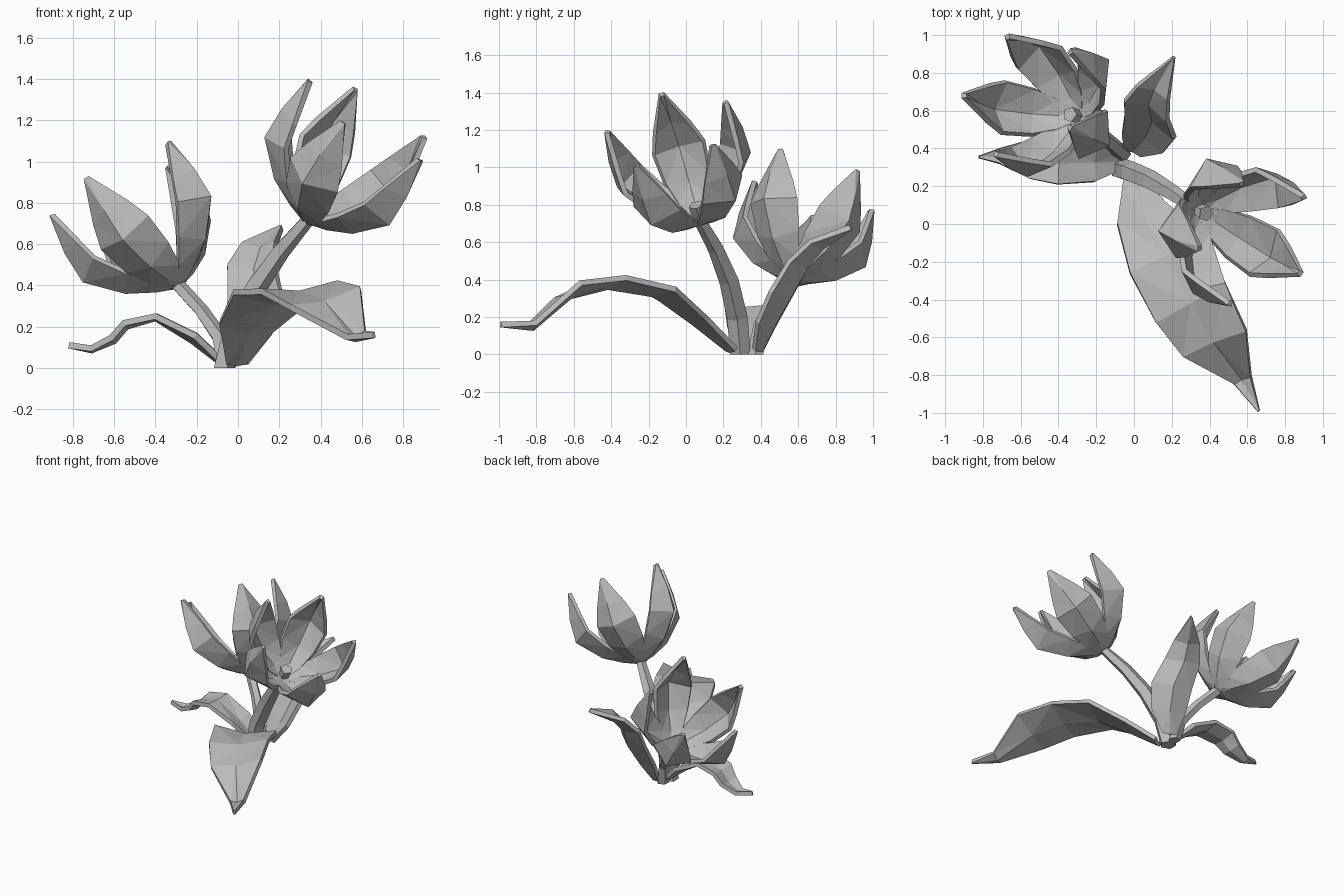
import bpy, bmesh, math
from mathutils import Vector

if "Cube" in bpy.data.objects:
    bpy.data.objects.remove(bpy.data.objects["Cube"])

grey = bpy.data.materials.new("soft grey")
grey.diffuse_color = (0.5, 0.5, 0.5, 1)
grey.use_nodes = True
grey.node_tree.nodes["Principled BSDF"].inputs["Base Color"].default_value = grey.diffuse_color


def finish(name, bm):
    bmesh.ops.recalc_face_normals(bm, faces=bm.faces)
    me = bpy.data.meshes.new(name)
    bm.to_mesh(me)
    bm.free()
    me.materials.append(grey)
    ob = bpy.data.objects.new(name, me)
    bpy.context.collection.objects.link(ob)
    return ob


def blade(name, stations, side, thick):
    """Folded strip, three points across. Station: (point, half width, cup, roll)."""
    bm = bmesh.new()
    rows = []
    n = len(stations)
    for i, (p, w, cup, roll) in enumerate(stations):
        t = (stations[min(i + 1, n - 1)][0] - stations[max(i - 1, 0)][0]).normalized()
        nor = side.cross(t).normalized()
        rows.append([bm.verts.new(p + side * w * s + nor * (cup + roll * s) * abs(s))
                     for s in (-1, 0, 1)])
    for a, b in zip(rows, rows[1:]):
        for k in range(2):
            bm.faces.new((a[k], a[k + 1], b[k + 1], b[k]))
    bmesh.ops.triangulate(bm, faces=bm.faces)
    ob = finish(name, bm)
    mod = ob.modifiers.new("thickness", 'SOLIDIFY')
    mod.thickness = thick
    mod.offset = 0


def stem(name, path, sides=5):
    """Five-sided tapering tube through (x, y, z, radius) points."""
    bm = bmesh.new()
    rings = []
    n = len(path)
    for i, p in enumerate(path):
        c = Vector(p[:3])
        t = Vector(path[min(i + 1, n - 1)][:3]) - Vector(path[max(i - 1, 0)][:3])
        t = Vector((0, 0, 1)) if i == 0 else t.normalized()
        u = Vector((0, 1, 0)).cross(t).normalized()
        v = t.cross(u)
        rings.append([bm.verts.new(c + p[3] * (u * math.cos(a) + v * math.sin(a)))
                      for a in (math.tau * k / sides for k in range(sides))])
    for a, b in zip(rings, rings[1:]):
        for k in range(sides):
            m = (k + 1) % sides
            bm.faces.new((a[k], a[m], b[m], b[k]))
    bm.faces.new(rings[0])
    bm.faces.new(rings[-1])
    finish(name, bm)


# petal outline: distance from axis, height on axis, half width, cup
PETAL = [(.015, 0, .03, 0), (.11, .03, .085, .03), (.24, .10, .125, .07),
         (.385, .25, .14, .10), (.385, .41, .10, .07), (.35, .60, .012, 0)]


def flower(name, centre, tips):
    c = Vector(centre)
    tips = [Vector(t) - c for t in tips]
    axis = sum(tips, Vector()).normalized()
    for i, t in enumerate(tips):
        h = t.dot(axis)
        out = t - axis * h
        kr, kh = out.length / .35, h / .60
        out.normalize()
        blade(f"{name}_petal_{i + 1}",
              [(c + out * r * kr + axis * a * kh, w, cup, 0) for r, a, w, cup in PETAL],
              out.cross(axis), .028)


def leaf(name, rows):
    """Rows of x, y, z, half width, cup, roll (positive lifts the left edge)."""
    chord = Vector(rows[-1][:3]) - Vector(rows[0][:3])
    side = -chord.cross(Vector((0, 0, 1))).normalized()
    blade(name, [(Vector(r[:3]), r[3], -r[4], r[5]) for r in rows], side, .03)


# stems, ending in a small pistil inside each flower
stem("tall_stem", [(-.07, .29, 0, .058), (-.02, .275, .2, .058), (.09, .23, .4, .055),
                   (.21, .16, .57, .045), (.33, .08, .71, .035), (.38, .055, .80, .043)])
stem("short_stem", [(-.06, .37, 0, .045), (-.09, .40, .15, .042), (-.18, .48, .28, .036),
                    (-.29, .565, .40, .035), (-.34, .58, .49, .042)])

# flower heads
flower("tall_flower", (.34, .07, .72),
       [(.35, -.13, 1.39), (.57, .21, 1.35), (.90, .14, 1.12), (.88, -.26, 1.01), (.51, -.42, 1.19)])
flower("short_flower", (-.29, .57, .41),
       [(-.34, .51, 1.09), (-.34, .91, .98), (-.67, .99, .77), (-.90, .68, .74), (-.73, .37, .92)])

# leaves
leaf("front_leaf", [(-.01, .24, .02, .05, .01, 0), (.05, .04, .17, .14, .04, .02),
                    (.18, -.17, .32, .22, .04, .01), (.30, -.42, .36, .21, .03, -.02),
                    (.42, -.62, .31, .18, .03, -.05), (.57, -.82, .14, .05, .02, -.01),
                    (.66, -.99, .16, .006, 0, 0)])
leaf("left_leaf", [(-.09, .33, .03, .05, .01, 0), (-.22, .325, .13, .10, .03, 0),
                   (-.40, .32, .24, .11, .01, 0), (-.54, .34, .20, .10, .02, 0),
                   (-.60, .35, .13, .08, .02, 0), (-.71, .36, .085, .04, .01, 0),
                   (-.82, .355, .11, .006, 0, 0)])
leaf("back_leaf", [(0, .39, .02, .05, .01, 0), (.06, .46, .15, .12, .04, 0),
                   (.10, .55, .31, .145, .05, 0), (.08, .64, .47, .125, .05, 0),
                   (.11, .72, .57, .09, .04, 0), (.21, .88, .68, .006, 0, 0)])
